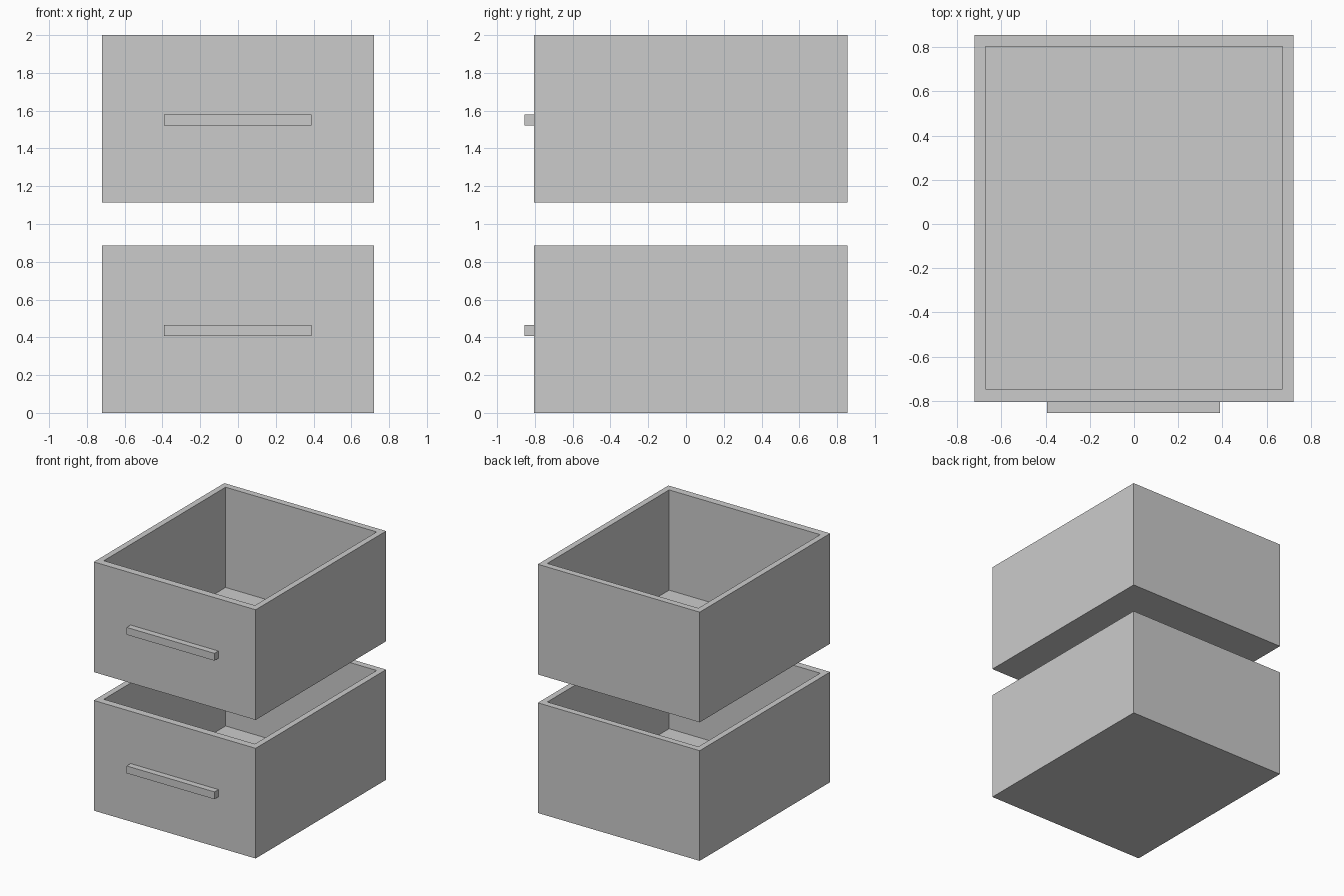
import bpy
import bmesh
from mathutils import Vector

if "Cube" in bpy.data.objects:
    bpy.data.objects.remove(bpy.data.objects["Cube"])

grey = bpy.data.materials.new("light grey")
grey.diffuse_color = (0.6, 0.6, 0.6, 1)
grey.use_nodes = True
grey.node_tree.nodes["Principled BSDF"].inputs["Base Color"].default_value = grey.diffuse_color

HEIGHT = 0.886      # one drawer
SPACING = 1.114     # vertical step between drawers
FLOOR = 0.08        # floor thickness


def block(name, lo, hi):
    """Box between two corners; returns the object and its open bmesh."""
    lo, hi = Vector(lo), Vector(hi)
    bm = bmesh.new()
    bmesh.ops.create_cube(bm, size=1)
    for v in bm.verts:
        v.co = (lo + hi) / 2 + v.co * (hi - lo)
    mesh = bpy.data.meshes.new(name)
    mesh.materials.append(grey)
    obj = bpy.data.objects.new(name, mesh)
    bpy.context.collection.objects.link(obj)
    return obj, bm


def finish(obj, bm):
    bm.normal_update()
    bm.to_mesh(obj.data)
    bm.free()


def drawer(label, z):
    # open tray: inset the top face, then push it down to the floor
    obj, bm = block(label + "_drawer_tray", (-0.72, -0.804, z), (0.72, 0.854, z + HEIGHT))
    bm.normal_update()
    top = max(bm.faces, key=lambda f: f.calc_center_median().z)
    bmesh.ops.inset_region(bm, faces=[top], thickness=0.05)
    for v in top.verts:
        v.co.x = 0.672 if v.co.x > 0 else -0.672
        v.co.y = 0.802 if v.co.y > 0 else -0.745
    well = bmesh.ops.extrude_discrete_faces(bm, faces=[top])["faces"][0]
    for v in well.verts:
        v.co.z = z + FLOOR
    finish(obj, bm)

    # bar handle on the front
    finish(*block(label + "_drawer_handle", (-0.393, -0.854, z + 0.407), (0.388, -0.804, z + 0.466)))


drawer("lower", 0)
drawer("upper", SPACING)
